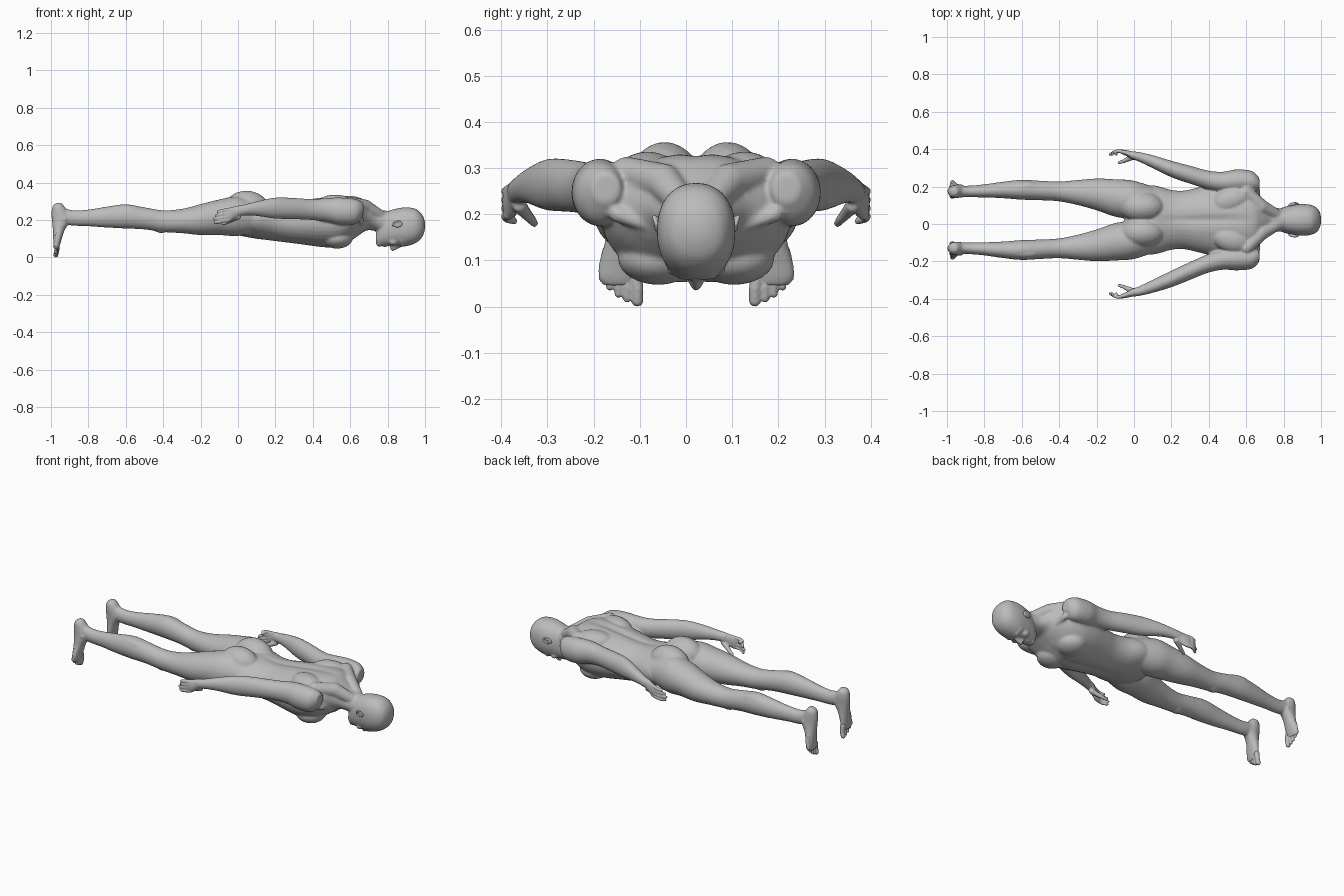
import bpy, bmesh, math
from mathutils import Vector, Matrix

if "Cube" in bpy.data.objects:
    bpy.data.objects.remove(bpy.data.objects["Cube"], do_unlink=True)

MID = 0.022  # centre line of head, torso and legs

skin = bpy.data.materials.new("plain grey")
skin.use_nodes = True
GREY = (0.5, 0.5, 0.5, 1)
skin.diffuse_color = GREY
skin.node_tree.nodes["Principled BSDF"].inputs["Base Color"].default_value = GREY


def spline(rings, steps=5):
    """Catmull-Rom interpolation of ring tuples."""
    out = []
    for i in range(len(rings) - 1):
        a, b = rings[max(i - 1, 0)], rings[i]
        c, d = rings[i + 1], rings[min(i + 2, len(rings) - 1)]
        for s in range(steps):
            t = s / steps
            out.append([0.5 * (2 * q + (r - p) * t + (2 * p - 5 * q + 4 * r - w) * t * t
                               + (3 * q - p - 3 * r + w) * t ** 3)
                        for p, q, r, w in zip(a, b, c, d)])
    return out + [list(rings[-1])]


def loft(bm, rings, along_z=False, power=1.0, n=36):
    """Rings are (station, y, low, high, half width), capped at both ends."""
    loops = []
    for s, y, lo, hi, hw in spline(rings):
        loop = []
        for k in range(n):
            a = 2 * math.pi * k / n
            u = math.copysign(abs(math.cos(a)) ** power, math.cos(a))
            w = math.copysign(abs(math.sin(a)) ** power, math.sin(a))
            p, q = y + hw * u, (lo + hi) / 2 + (hi - lo) / 2 * w
            loop.append(bm.verts.new((q, p, s) if along_z else (s, p, q)))
        loops.append(loop)
    for a, b in zip(loops, loops[1:]):
        for k in range(n):
            bm.faces.new((a[k], a[(k + 1) % n], b[(k + 1) % n], b[k]))
    bm.faces.new(loops[0][::-1])
    bm.faces.new(loops[-1])
    return [v for loop in loops for v in loop]


def ball(bm, centre, radii, turn=0.0):
    m = Matrix.Translation(centre) @ Matrix.Rotation(turn, 4, 'Z') @ Matrix.Diagonal((*radii, 1))
    bmesh.ops.create_icosphere(bm, subdivisions=3, radius=1, matrix=m)


def tube(bm, points, radii):
    """Round-jointed tapering tube."""
    for p, r in zip(points, radii):
        ball(bm, p, (r, r, r))
    for p, q, r, s in zip(points, points[1:], radii, radii[1:]):
        p, q = Vector(p), Vector(q)
        d = q - p
        m = Matrix.Translation((p + q) / 2) @ d.to_track_quat('Z', 'Y').to_matrix().to_4x4()
        bmesh.ops.create_cone(bm, cap_ends=True, segments=16, radius1=r, radius2=s,
                              depth=d.length, matrix=m)


def finish(name, bm, voxel, smooth):
    """Fuse the overlapping volumes into one soft skin."""
    bmesh.ops.recalc_face_normals(bm, faces=bm.faces)
    me = bpy.data.meshes.new(name)
    bm.to_mesh(me)
    bm.free()
    me.materials.append(skin)
    me.polygons.foreach_set("use_smooth", [True] * len(me.polygons))
    ob = bpy.data.objects.new(name, me)
    bpy.context.collection.objects.link(ob)
    if voxel:
        rm = ob.modifiers.new("fuse", 'REMESH')
        rm.mode = 'VOXEL'
        rm.voxel_size = voxel
        rm.use_smooth_shade = True
        sm = ob.modifiers.new("soften", 'SMOOTH')
        sm.factor = 0.5
        sm.iterations = smooth
    return ob


TORSO = [(-.05, MID, .15, .25, .11), (.0, MID, .12, .29, .17), (.1, MID, .10, .312, .185),
         (.2, MID, .085, .303, .16), (.27, MID, .075, .302, .157), (.35, MID, .065, .312, .175),
         (.45, MID, .052, .325, .198), (.53, MID, .052, .332, .205), (.6, MID, .085, .332, .198),
         (.65, MID, .12, .322, .165), (.69, MID, .145, .295, .11), (.74, MID, .14, .258, .07),
         (.80, MID, .12, .25, .06)]
HEAD = [(.738, MID, .075, .13, .03), (.76, MID, .062, .20, .05), (.80, MID, .062, .245, .068),
        (.85, MID, .06, .262, .08), (.90, MID, .06, .268, .085), (.95, MID, .077, .26, .079),
        (.98, MID, .102, .235, .062), (.994, MID, .13, .21, .04), (1.0, MID, .155, .185, .015)]
LEG = [(.12, .09, .14, .29, .08), (.0, .107, .115, .325, .102), (-.1, .117, .12, .31, .1),
       (-.2, .136, .12, .285, .085), (-.3, .146, .13, .26, .067), (-.4, .152, .136, .252, .053),
       (-.5, .157, .15, .268, .052), (-.6, .161, .155, .284, .053), (-.7, .16, .16, .272, .044),
       (-.8, .155, .167, .256, .035), (-.88, .152, .17, .252, .031), (-.95, .152, .18, .27, .03)]
FOOT = [(.292, .152, -.97, -.945, .014), (.275, .152, -.99, -.93, .03), (.24, .152, -.997, -.905, .035),
        (.2, .154, -.995, -.895, .036), (.15, .158, -.99, -.925, .038), (.1, .164, -.988, -.942, .044),
        (.065, .168, -.987, -.952, .045), (.045, .166, -.985, -.96, .035)]
ARM = [(.67, .195, .225, .29, .03), (.63, .205, .18, .312, .056), (.55, .208, .175, .32, .062),
       (.48, .207, .19, .318, .055), (.4, .222, .2, .312, .05), (.3, .257, .205, .318, .048),
       (.2, .294, .208, .32, .044), (.1, .333, .222, .3, .035), (.03, .358, .224, .282, .026),
       (-.02, .37, .212, .275, .02)]

# Torso and head, with the furrow of the spine and the hollow of the breastbone
body = bmesh.new()
for v in loft(body, TORSO):
    if .1 < v.co.x < .68:
        dip = .014 * math.exp(-((v.co.y - MID) / .025) ** 2) * math.sin((v.co.x - .1) / .58 * math.pi)
        v.co.z += -dip if v.co.z > .2 else dip * .6
loft(body, HEAD, power=.9)

# Nose, lips and chin
tube(body, [(.872, MID, .066), (.845, MID, .053), (.826, MID, .045)], [.009, .011, .0115])
ball(body, (.792, MID, .064), (.007, .026, .008))
ball(body, (.780, MID, .064), (.007, .023, .009))
ball(body, (.756, MID, .072), (.018, .03, .014))

for s in (-1, 1):
    # Legs, arms and feet
    loft(body, [(x, MID + s * y, a, b, w) for x, y, a, b, w in LEG])
    loft(body, [(z, MID + s * y, a, b, w) for z, y, a, b, w in FOOT], along_z=True)
    loft(body, [(x, s * y + MID * min(1, max(0, (x - .2) / .35)), a, b, w) for x, y, a, b, w in ARM])
    # Buttocks, chest, shoulder blades, collar muscles, kneecaps and calves
    ball(body, (.045, MID + s * .068, .262), (.12, .082, .095))
    ball(body, (.53, MID + s * .082, .105), (.085, .088, .058), s * -.25)
    ball(body, (.52, MID + s * .105, .278), (.11, .07, .058), s * .3)
    tube(body, [(.60, MID + s * .15, .29), (.68, MID + s * .07, .27), (.76, MID + s * .03, .225)],
         [.035, .04, .03])
    tube(body, [(.655, MID + s * .17, .20), (.665, MID + s * .02, .15)], [.018, .014])
    ball(body, (-.41, MID + s * .152, .155), (.04, .03, .024))
    ball(body, (-.59, MID + s * .178, .24), (.09, .03, .04))
    ball(body, (-.62, MID + s * .142, .235), (.08, .026, .04))
    # Ankle bones
    ball(body, (-.925, MID + s * .155, .205), (.016, .038, .016))
    # Brows, cheeks and nose wings
    tube(body, [(.878, MID + s * .012, .066), (.882, MID + s * .035, .070), (.872, MID + s * .058, .092)],
         [.010, .011, .010])
    ball(body, (.83, MID + s * .042, .083), (.022, .022, .018))
    ball(body, (.824, MID + s * .010, .056), (.009, .009, .010))
finish("body", body, .006, 5)

for s, side in ((-1, "right"), (1, "left")):
    # Ears
    ear = bmesh.new()
    ball(ear, (.852, MID + s * .082, .178), (.026, .007, .018), s * .25)
    tube(ear, [(.83, MID + s * .078, .172), (.838, MID + s * .086, .188), (.862, MID + s * .091, .194),
               (.876, MID + s * .086, .18), (.868, MID + s * .08, .168)], [.006, .005, .005, .005, .005])
    finish(side + "_ear", ear, .003, 2)

    # Eyes
    eye = bmesh.new()
    ball(eye, (.857, MID + s * .032, .078), (.010, .015, .010))
    finish(side + "_eye", eye, 0, 0)

    # Toes, from the big one outwards
    toes = bmesh.new()
    for y, z, r in ((.127, .013, .013), (.149, .018, .0095), (.168, .028, .009),
                    (.187, .043, .0085), (.203, .062, .0085)):
        tube(toes, [(-.968, MID + s * (y * .8 + .031), z + .06), (-.968, MID + s * y, z + .025),
                    (-.974, MID + s * y, z)], [r * 1.2, r, r])
    finish(side + "_toes", toes, .004, 2)

    # Palm, four fingers and thumb
    hand = bmesh.new()
    loft(hand, [(.03, s * .357, .228, .28, .022), (-.01, s * .368, .21, .275, .02),
                (-.04, s * .379, .192, .268, .016), (-.066, s * .386, .19, .264, .012)])
    for i, reach in enumerate((.095, .118, .128, .122)):
        z = .254 - i * .0185
        tube(hand, [(-.05, s * .383, z), (-.085, s * .391, z - .004),
                    (-.105 + i * .001, s * .386, z - .009), (-reach, s * .372, z - .013)],
             [.0105, .0095, .009, .0075])
    tube(hand, [(0, s * .36, .218), (-.03, s * .348, .203), (-.055, s * .336, .19),
                (-.08, s * .328, .18)], [.016, .013, .0105, .008])
    finish(side + "_hand", hand, .004, 2)
